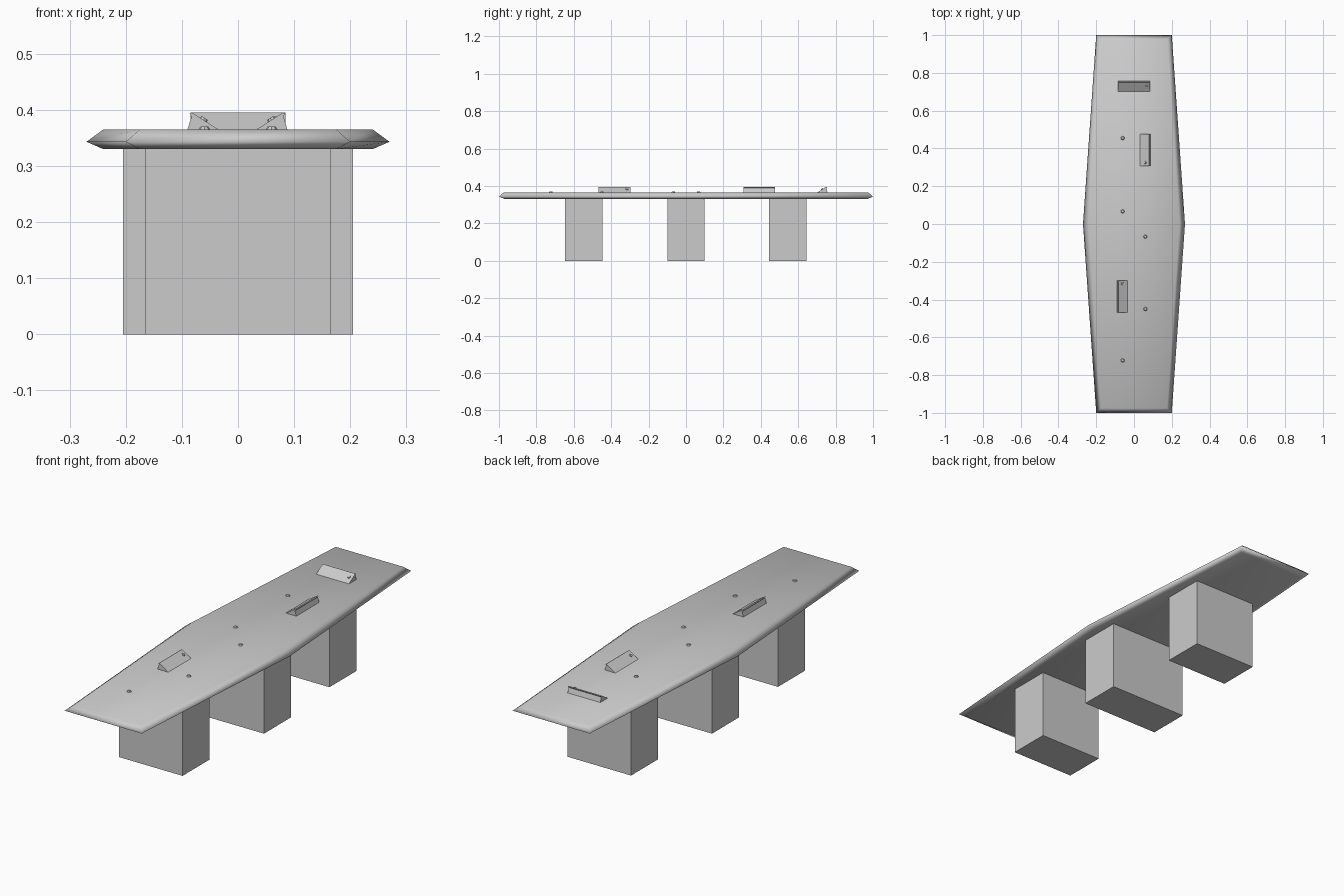
import bpy, bmesh, math
from mathutils import Matrix, Vector

if "Cube" in bpy.data.objects:
    bpy.data.objects.remove(bpy.data.objects["Cube"])

TOP = 0.365


def make_object(name, bm):
    bmesh.ops.recalc_face_normals(bm, faces=bm.faces)
    mesh = bpy.data.meshes.new(name)
    bm.to_mesh(mesh)
    bm.free()
    ob = bpy.data.objects.new(name, mesh)
    bpy.context.collection.objects.link(ob)
    return ob


# Table top: stacked six-sided outlines giving a bevelled knife edge
bm = bmesh.new()
rings = []
for z, end_x, mid_x, y in ((0.33, 0.175, 0.24, 0.97),
                           (0.343, 0.2, 0.27, 1.0),
                           (TOP, 0.175, 0.24, 0.975)):
    outline = [(-end_x, -y), (end_x, -y), (mid_x, 0),
               (end_x, y), (-end_x, y), (-mid_x, 0)]
    rings.append([bm.verts.new((px, py, z)) for px, py in outline])
for low, high in zip(rings, rings[1:]):
    for i in range(6):
        j = (i + 1) % 6
        bm.faces.new((low[i], low[j], high[j], high[i]))
bm.faces.new(rings[0][::-1])
bm.faces.new(rings[-1])
table_top = make_object("table_top", bm)
for p in table_top.data.polygons:
    p.use_smooth = True

# Three block pedestals
for name, y, half in (("front_pedestal", -0.547, 0.165),
                      ("middle_pedestal", 0, 0.205),
                      ("rear_pedestal", 0.543, 0.165)):
    bm = bmesh.new()
    bmesh.ops.create_cube(bm, size=1, matrix=Matrix.Translation((0, y, 0.166))
                          @ Matrix.Diagonal((half * 2, 0.2, 0.332, 1)))
    make_object(name, bm)


# Wedge-shaped desk screen with a small button on its sloping face
def desk_screen(name, loc, angle):
    profile = [(-0.03, 0), (0.017, 0.03), (0.021, 0.028), (0.018, 0.023), (0.025, 0)]
    bm = bmesh.new()
    face = bm.faces.new([bm.verts.new((-0.085, y, z)) for y, z in profile])
    ext = bmesh.ops.extrude_face_region(bm, geom=[face], use_keep_orig=True)
    bmesh.ops.translate(bm, vec=(0.17, 0, 0),
                        verts=[v for v in ext["geom"] if isinstance(v, bmesh.types.BMVert)])
    tilt = Matrix.Rotation(math.atan2(0.03, 0.047), 4, 'X')
    bmesh.ops.create_cone(bm, cap_ends=True, segments=8, radius1=0.008, radius2=0.006,
                          depth=0.006, matrix=Matrix.Translation((0.067, -0.004, 0.018)) @ tilt)
    ob = make_object(name, bm)
    ob.location = (*loc, TOP)
    ob.rotation_euler.z = angle


desk_screen("rear_screen", (0, 0.732), 0)
desk_screen("right_screen", (0.063, 0.392), -math.pi / 2)
desk_screen("left_screen", (-0.065, -0.383), math.pi / 2)

# Low table microphones at the remaining seats
for i, (x, y) in enumerate(((-0.06, 0.455), (-0.06, 0.067), (0.06, -0.067),
                            (0.06, -0.45), (-0.06, -0.722))):
    bm = bmesh.new()
    bmesh.ops.create_cone(bm, cap_ends=True, segments=8, radius1=0.011, radius2=0.007,
                          depth=0.006, matrix=Matrix.Translation((x, y, TOP + 0.002)))
    make_object(f"table_button_{i + 1}", bm)
